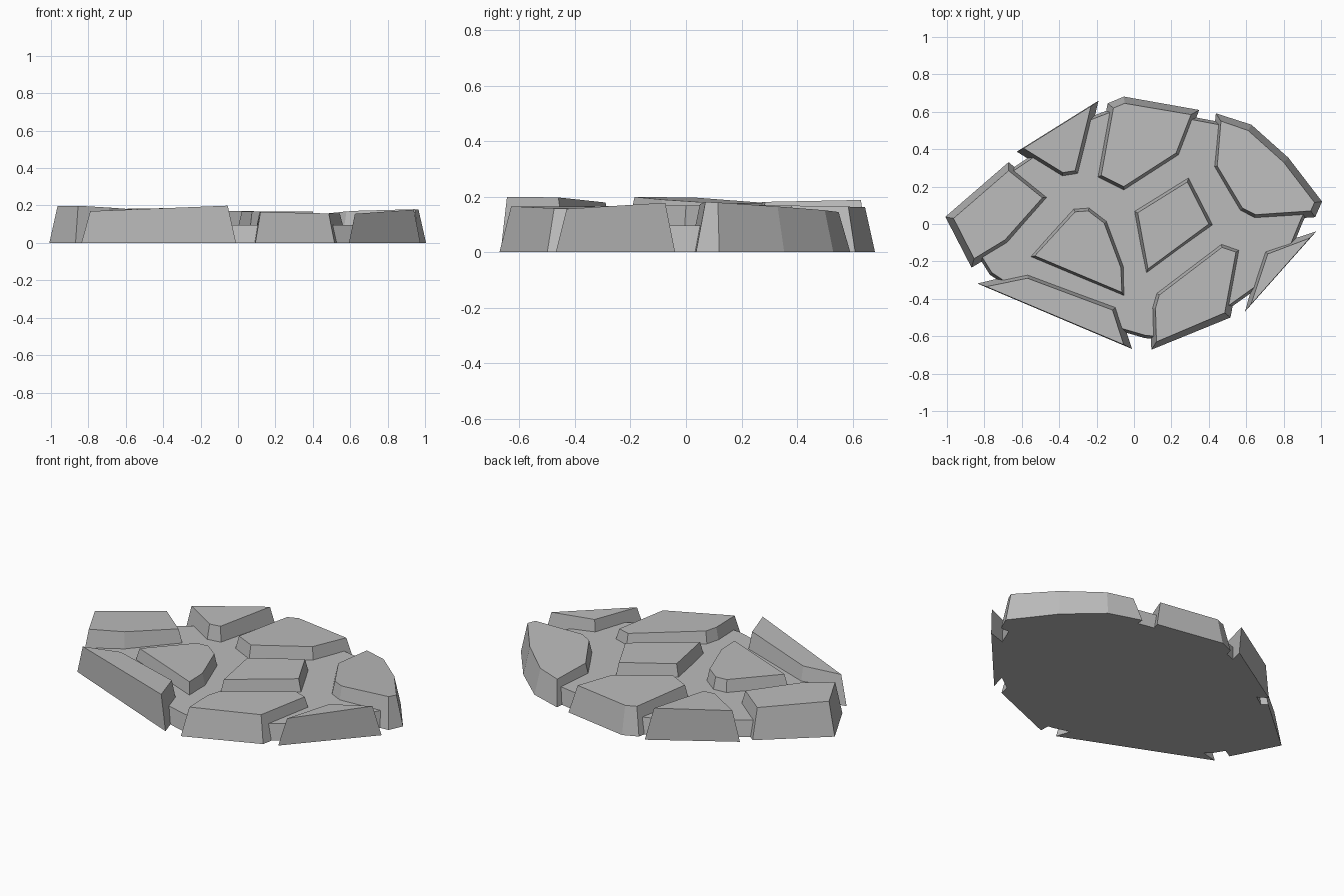
import bpy, bmesh
from mathutils import Vector

if "Cube" in bpy.data.objects:
    bpy.data.objects.remove(bpy.data.objects["Cube"])

stone_grey = bpy.data.materials.new("stone_grey")
stone_grey.diffuse_color = (0.5, 0.5, 0.5, 1)
stone_grey.use_nodes = True
stone_grey.node_tree.nodes["Principled BSDF"].inputs["Base Color"].default_value = stone_grey.diffuse_color


def grow(points, dists):
    """Push each edge of a clockwise outline outward by its own distance."""
    n, lines, out = len(points), [], []
    for i in range(n):
        a, b = Vector(points[i]), Vector(points[(i + 1) % n])
        d = (b - a).normalized()
        lines.append((a + Vector((-d.y, d.x)) * dists[i], d))
    for i in range(n):
        (p, d), (q, e) = lines[i - 1], lines[i]
        cross = d.x * e.y - d.y * e.x
        w = q - p
        new = p + d * ((w.x * e.y - w.y * e.x) / cross)
        # limit long mitres at sharp tips
        move = new - Vector(points[i])
        if move.length > 0.05:
            move *= 0.05 / move.length
        out.append(Vector(points[i]) + move)
    return out


def slab(name, top, height, slope=(0, 0), flare=0.035, steep=()):
    """Flared block standing on the ground with a tilted flat top."""
    n = len(top)
    bottom = grow(top, [0.004 if i in steep else flare for i in range(n)])
    cx, cy = sum(p[0] for p in top) / n, sum(p[1] for p in top) / n
    bm = bmesh.new()
    hi = [bm.verts.new((x, y, height + slope[0] * (x - cx) + slope[1] * (y - cy)))
          for x, y in top]
    lo = [bm.verts.new((p.x, p.y, 0)) for p in bottom]
    bm.faces.new(hi)
    bm.faces.new(lo)
    for i in range(n):
        j = (i + 1) % n
        bm.faces.new((hi[i], hi[j], lo[j], lo[i]))
    bmesh.ops.recalc_face_normals(bm, faces=bm.faces)
    mesh = bpy.data.meshes.new(name)
    bm.to_mesh(mesh)
    bm.free()
    mesh.materials.append(stone_grey)
    ob = bpy.data.objects.new(name, mesh)
    bpy.context.collection.objects.link(ob)


# mortar bed under the stones
slab("base", [(-.93, .03), (-.65, .28), (-.25, .55), (-.12, .60), (.30, .56), (.46, .53),
              (.78, .32), (.93, .1), (.89, .02), (.80, -.2), (.64, -.34), (.50, -.44),
              (.11, -.60), (.06, -.595), (-.06, -.56), (-.70, -.30), (-.76, -.26),
              (-.81, -.18)], 0.095, flare=0.015)

# outer ring of stones
slab("left_stone", [(-.965, .03), (-.67, .285), (-.49, .14), (-.69, -.085), (-.855, -.185)],
     0.187, (-.04, -.03))
slab("front_left_stone", [(-.79, -.335), (-.57, -.29), (-.115, -.46), (-.055, -.645)],
     0.186, (.04, 0), steep=(3,))
slab("back_left_stone", [(-.59, .405), (-.23, .63), (-.315, .285), (-.38, .275)],
     0.183, (0, .02), steep=(0,))
slab("back_stone", [(-.11, .62), (-.05, .645), (.305, .585), (.225, .38), (-.055, .20),
                    (-.175, .26)], 0.166, (0, -.02))
slab("right_stone", [(.465, .55), (.61, .50), (.80, .33), (.965, .115), (.945, .07),
                     (.65, .05), (.58, .085), (.445, .31)], 0.164, (.03, -.045))
slab("right_sliver_stone", [(.94, -.075), (.625, -.43), (.715, -.16)],
     0.165, (.07, 0), steep=(0,))
slab("front_right_stone", [(.47, -.125), (.545, -.15), (.485, -.475), (.12, -.63),
                           (.115, -.45), (.135, -.38)], 0.161, (-.02, 0))

# inner stones
slab("inner_left_stone", [(-.315, .065), (-.245, .07), (-.16, .005), (-.07, -.235),
                          (-.065, -.365), (-.53, -.17)], 0.165)
slab("inner_right_stone", [(.285, .225), (.40, 0), (.075, -.24), (.02, .06)], 0.168)
